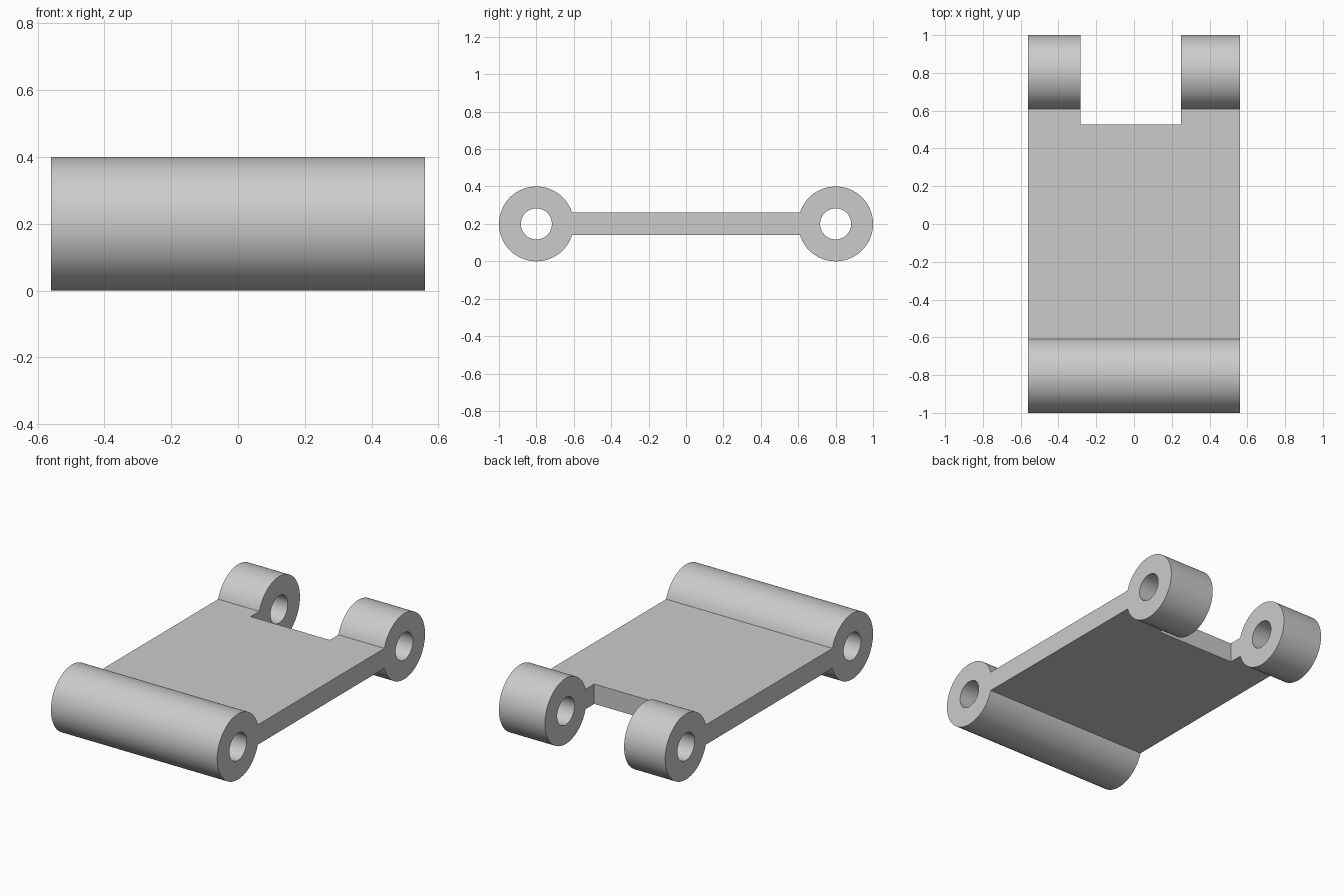
import bpy, bmesh, math
from mathutils import Matrix

if "Cube" in bpy.data.objects:
    bpy.data.objects.remove(bpy.data.objects["Cube"], do_unlink=True)

HALF_WIDTH = 0.56
EYE_Y, EYE_Z = 0.8, 0.2
EYE_R, HOLE_R = 0.2, 0.083
WEB_HALF = 0.0605
STEPS = 72

grey = bpy.data.materials.new("light grey")
grey.use_nodes = True
colour = (0.6, 0.6, 0.6, 1)
grey.diffuse_color = colour
grey.node_tree.nodes["Principled BSDF"].inputs["Base Color"].default_value = colour


def arc(centre, radius, start, end, steps):
    angles = [start + (end - start) * i / steps for i in range(steps + 1)]
    return [(centre + radius * math.cos(a), EYE_Z + radius * math.sin(a)) for a in angles]


def add_loop(curve, points):
    spline = curve.splines.new("POLY")
    spline.points.add(len(points) - 1)
    for p, (u, v) in zip(spline.points, points):
        p.co = (u, v, 0, 1)
    spline.use_cyclic_u = True


# Side profile: two round eyes joined by a flat web, each eye with a pin hole
curve = bpy.data.curves.new("link_profile", "CURVE")
curve.dimensions = "2D"
curve.fill_mode = "BOTH"
curve.extrude = HALF_WIDTH
neck = math.asin(WEB_HALF / EYE_R)
back = arc(EYE_Y, EYE_R, neck - math.pi, math.pi - neck, STEPS)
front = arc(-EYE_Y, EYE_R, neck, math.tau - neck, STEPS)
add_loop(curve, back + front)
for y in (-EYE_Y, EYE_Y):
    add_loop(curve, arc(y, HOLE_R, 0, math.tau, STEPS)[:-1])

link = bpy.data.objects.new("hinge_link", curve)
bpy.context.collection.objects.link(link)
bpy.ops.object.select_all(action="DESELECT")
link.select_set(True)
bpy.context.view_layer.objects.active = link
bpy.ops.object.convert(target="MESH")
link = bpy.context.object
link.name = "hinge_link"

# Turn the profile so that it runs across the width, and weld the caps
bm = bmesh.new()
bm.from_mesh(link.data)
bm.transform(Matrix(((0, 0, 1, 0), (1, 0, 0, 0), (0, 1, 0, 0), (0, 0, 0, 1))))
bmesh.ops.remove_doubles(bm, verts=bm.verts, dist=0.0001)
bmesh.ops.recalc_face_normals(bm, faces=bm.faces)
bm.to_mesh(link.data)
bm.free()
link.data.materials.clear()
link.data.materials.append(grey)

# Notch that splits the back eye into two knuckles
x0, x1, y0, y1 = -0.283, 0.25, 0.526, 1.2
bpy.ops.mesh.primitive_cube_add(size=1, location=((x0 + x1) / 2, (y0 + y1) / 2, EYE_Z))
cutter = bpy.context.object
cutter.name = "notch_cutter"
cutter.scale = (x1 - x0, y1 - y0, 1)
cutter.hide_render = True
cutter.data.materials.append(grey)

bpy.ops.object.select_all(action="DESELECT")
link.select_set(True)
bpy.context.view_layer.objects.active = link
notch = link.modifiers.new("notch", "BOOLEAN")
notch.operation = "DIFFERENCE"
notch.solver = "EXACT"
notch.object = cutter
bpy.ops.object.modifier_apply(modifier=notch.name)
bpy.data.objects.remove(cutter, do_unlink=True)

# Round eyes and holes smooth, flat ends crisp
bpy.ops.object.shade_smooth_by_angle(angle=math.radians(30))
